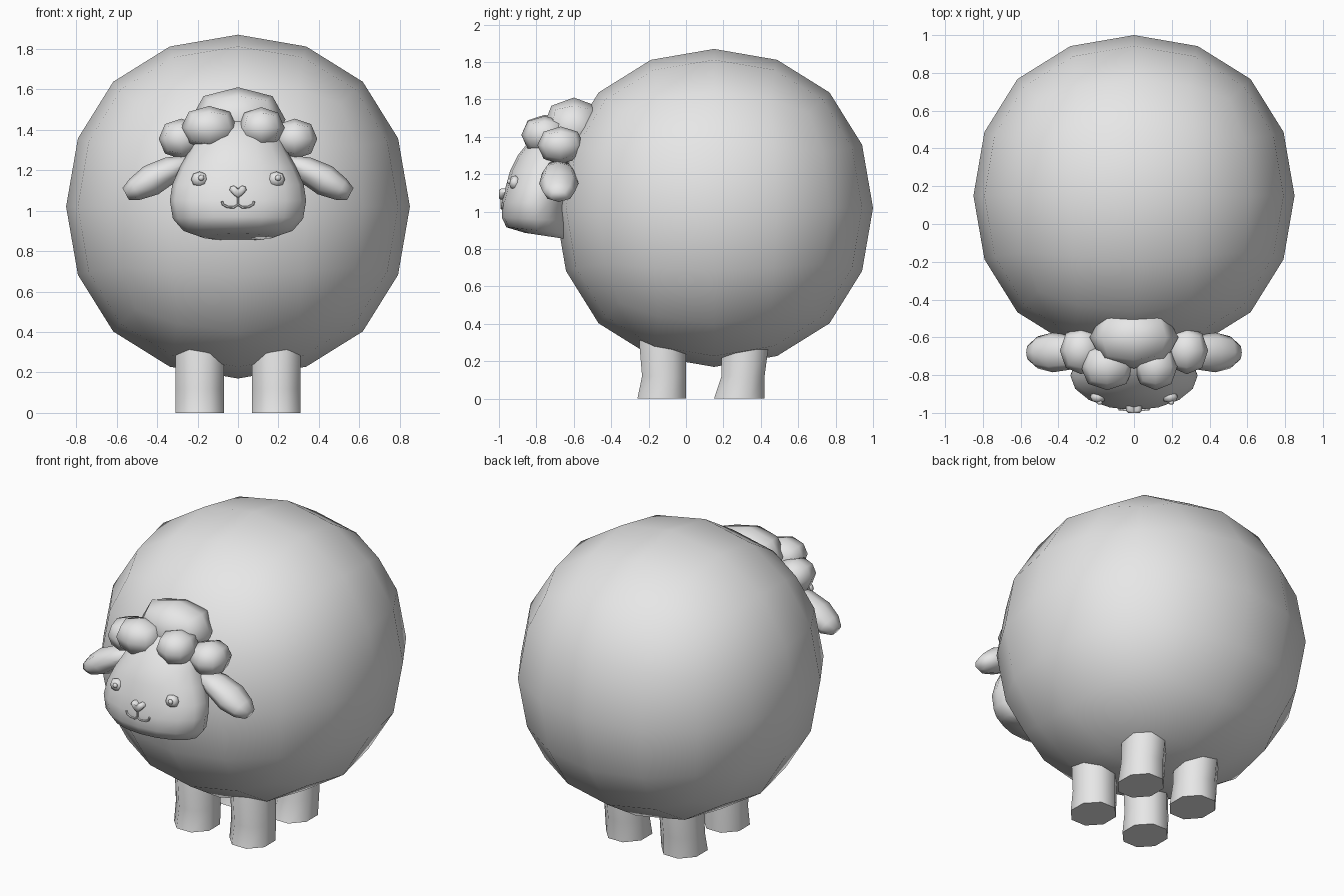
import bpy, bmesh, math
from mathutils import Vector

if "Cube" in bpy.data.objects:
    bpy.data.objects.remove(bpy.data.objects["Cube"])

wool_grey = bpy.data.materials.new("wool_grey")
wool_grey.diffuse_color = (0.8, 0.8, 0.8, 1)
wool_grey.use_nodes = True
wool_grey.node_tree.nodes["Principled BSDF"].inputs["Base Color"].default_value = wool_grey.diffuse_color


def finish(obj, angle=60):
    """Assign the colour and smooth the soft edges."""
    obj.data.materials.append(wool_grey)
    bpy.ops.object.select_all(action='DESELECT')
    obj.select_set(True)
    bpy.context.view_layer.objects.active = obj
    bpy.ops.object.shade_smooth_by_angle(angle=math.radians(angle))
    return obj


def from_bmesh(name, bm, angle=60):
    bmesh.ops.recalc_face_normals(bm, faces=bm.faces)
    mesh = bpy.data.meshes.new(name)
    bm.to_mesh(mesh)
    bm.free()
    obj = bpy.data.objects.new(name, mesh)
    bpy.context.collection.objects.link(obj)
    return finish(obj, angle)


def puff(name, centre, radii, levels):
    """Rounded cube whose axis extents equal the radii."""
    bpy.ops.mesh.primitive_cube_add(size=2, location=centre)
    obj = bpy.context.object
    obj.name = name
    for v in obj.data.vertices:
        v.co = Vector([c * r / 0.8395 for c, r in zip(v.co, radii)])
    sub = obj.modifiers.new("round", 'SUBSURF')
    sub.levels = sub.render_levels = levels
    return finish(obj, 180)


def loft(name, rings, angle=60):
    """Skin a closed tube through rings of points and cap both ends."""
    bm = bmesh.new()
    loops = [[bm.verts.new(p) for p in ring] for ring in rings]
    n = len(loops[0])
    for a, b in zip(loops, loops[1:]):
        for i in range(n):
            j = (i + 1) % n
            bm.faces.new((a[i], a[j], b[j], b[i]))
    bm.faces.new(loops[0])
    bm.faces.new(loops[-1])
    return from_bmesh(name, bm, angle)


def circle(n, offset=0.0):
    return [(math.cos(2 * math.pi * (i + offset) / n),
             math.sin(2 * math.pi * (i + offset) / n)) for i in range(n)]


# Big round body
puff("body", (0, 0.15, 1.02), (0.85, 0.85, 0.85), 2)

# Four stubby eight-sided legs: z, front y, back y
leg_profiles = {
    "front": [(0, -0.26, 0.0), (0.12, -0.235, 0.0), (0.30, -0.25, 0.0), (0.40, -0.22, 0.0)],
    "back": [(0, 0.15, 0.42), (0.12, 0.19, 0.42), (0.27, 0.19, 0.44), (0.40, 0.21, 0.43)],
}
flat = 1 / math.cos(math.pi / 8)
for place, profile in leg_profiles.items():
    for side, sx in (("left", -1), ("right", 1)):
        rings = [[(sx * 0.19 + 0.12 * flat * c, (y0 + y1) / 2 + (y1 - y0) / 2 * flat * s, z)
                  for c, s in circle(8, 0.5)] for z, y0, y1 in profile]
        loft(f"{place}_{side}_leg", rings)

# Head: z, half width, front y, back y, tilt of the ring
head_profile = [
    (0.870, 0.18, -0.86, -0.64, 0.15),
    (0.900, 0.27, -0.96, -0.63, 0.10),
    (0.960, 0.322, -0.985, -0.62, 0.05),
    (1.050, 0.337, -0.985, -0.62, 0),
    (1.130, 0.325, -0.965, -0.60, 0),
    (1.220, 0.285, -0.94, -0.58, 0),
    (1.300, 0.24, -0.90, -0.56, 0),
    (1.400, 0.20, -0.82, -0.55, 0),
    (1.470, 0.10, -0.72, -0.58, 0),
]
rings = []
for z, w, y0, y1, tilt in head_profile:
    yc, d = (y0 + y1) / 2, (y1 - y0) / 2
    rings.append([(w * c, yc + d * s, z - tilt * d * s) for c, s in circle(16)])
loft("head", rings)

# Drooping ears: x, z, half thickness, half depth
ear_path = [(0.22, 1.25, 0.03, 0.06), (0.33, 1.205, 0.065, 0.09),
            (0.43, 1.15, 0.078, 0.105), (0.51, 1.105, 0.058, 0.085),
            (0.555, 1.082, 0.034, 0.045)]
for side, sx in (("left", -1), ("right", 1)):
    rings = [[(sx * (x + 0.47 * t * c), -0.68 + d * s, z + 0.88 * t * c)
              for c, s in circle(8)] for x, z, t, d in ear_path]
    loft(f"{side}_ear", rings, 75)

# Wool tufts on the head
puff("top_tuft", (0, -0.60, 1.45), (0.235, 0.165, 0.16), 1)
puff("front_left_tuft", (-0.142, -0.755, 1.41), (0.14, 0.125, 0.108), 1)
puff("front_right_tuft", (0.115, -0.755, 1.41), (0.115, 0.125, 0.102), 1)
for side, sx in (("left", -1), ("right", 1)):
    puff(f"side_{side}_tuft", (sx * 0.28, -0.67, 1.355), (0.112, 0.125, 0.1), 1)

# Eyes with a small raised glint
for side, sx in (("left", -1), ("right", 1)):
    puff(f"{side}_eye", (sx * 0.19, -0.915, 1.155), (0.042, 0.032, 0.038), 1)
    puff(f"{side}_eye_glint", (sx * 0.19 + 0.008, -0.945, 1.162), (0.015, 0.012, 0.015), 1)

# Heart-shaped nose
half = [(0.02, 1.124), (0.037, 1.118), (0.043, 1.102), (0.022, 1.077)]
heart = [(0, 1.11)] + half + [(0, 1.062)] + [(-x, z) for x, z in reversed(half)]
nose_rings = []
for y, k in ((-0.96, 1.0), (-0.988, 1.0), (-1.0, 0.7)):
    nose_rings.append([(x * k, y, 1.095 + (z - 1.095) * k) for x, z in heart])
loft("nose", nose_rings)

# Smiling mouth as two thin tubes
smile = [(0, 1.065), (0, 1.03), (0.02, 1.017), (0.05, 1.018), (0.074, 1.03), (0.08, 1.047)]
for side, sx in (("left", -1), ("right", 1)):
    rings = []
    for i, (x, z) in enumerate(smile):
        xa, za = smile[max(i - 1, 0)]
        xb, zb = smile[min(i + 1, len(smile) - 1)]
        t = Vector((xb - xa, zb - za)).normalized()
        y = -0.986 + 0.8 * x * x
        rings.append([(sx * (x - t.y * 0.006 * c), y + 0.006 * s, z + t.x * 0.006 * c)
                      for c, s in circle(6)])
    loft(f"{side}_mouth", rings)
